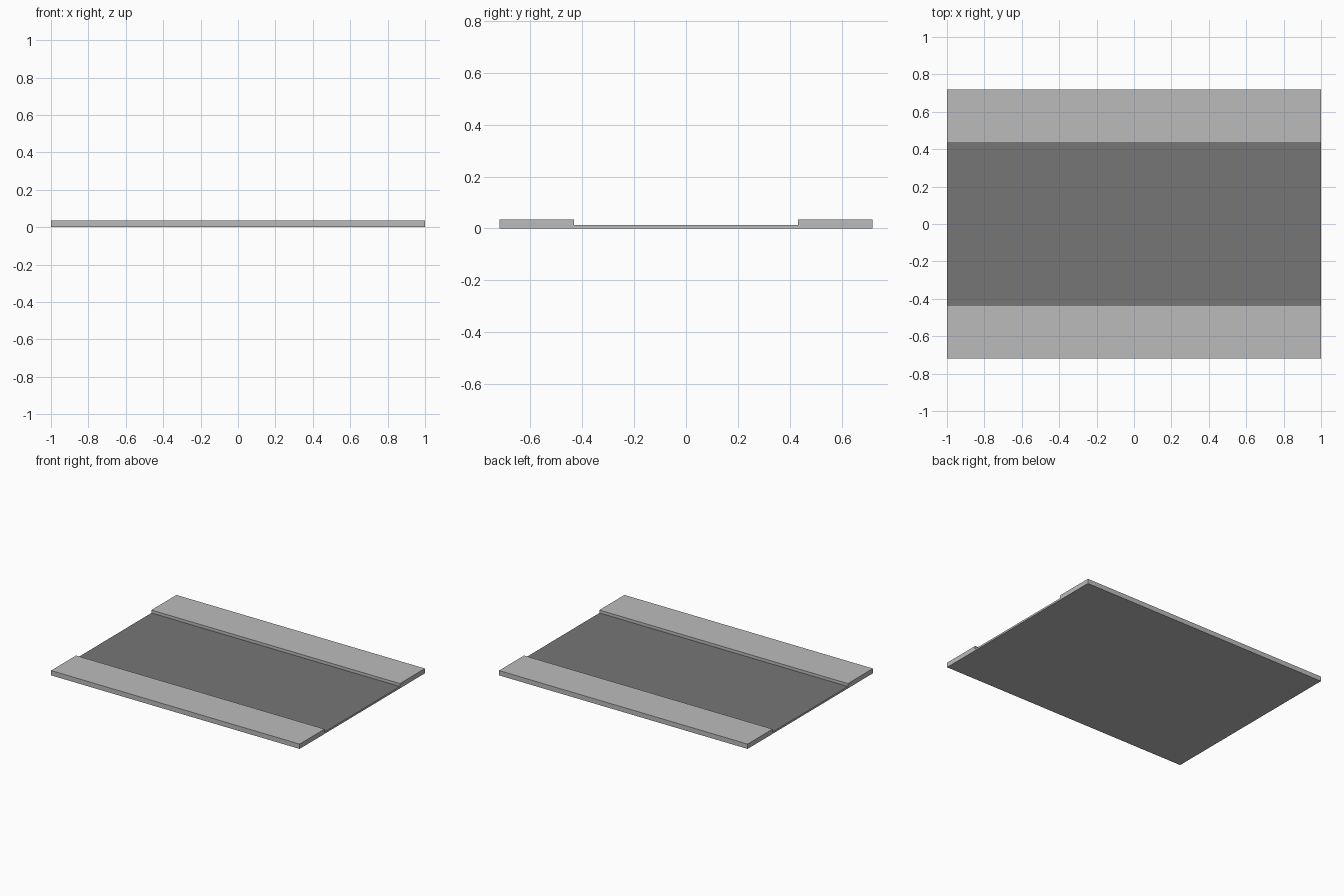
import bpy

if "Cube" in bpy.data.objects:
    bpy.data.objects.remove(bpy.data.objects["Cube"])

LENGTH, HALF_W, CURB_Y = 2.0, 0.72, 0.433
ROAD_Z, WALK_Z = 0.0135, 0.035


def box(name, y0, y1, z0, z1):
    bpy.ops.mesh.primitive_cube_add(size=1, location=(0, (y0 + y1) / 2, (z0 + z1) / 2))
    ob = bpy.context.object
    ob.name = name
    ob.scale = (LENGTH, y1 - y0, z1 - z0)
    bpy.ops.object.transform_apply(location=True, rotation=False, scale=True)
    return ob


# Thin slab running the full width, with a dark road surface on top
road = box("road_slab", -HALF_W, HALF_W, 0, ROAD_Z)
grey = bpy.data.materials.new("slab_grey")
grey.diffuse_color = (0.5, 0.5, 0.5, 1)
grey.use_nodes = True
grey.node_tree.nodes["Principled BSDF"].inputs["Base Color"].default_value = grey.diffuse_color
asphalt = bpy.data.materials.new("asphalt")
asphalt.diffuse_color = (0.18, 0.18, 0.18, 1)
asphalt.use_nodes = True
asphalt.node_tree.nodes["Principled BSDF"].inputs["Base Color"].default_value = asphalt.diffuse_color
road.data.materials.append(grey)
road.data.materials.append(asphalt)
for face in road.data.polygons:
    face.material_index = 1 if face.normal.z > 0.5 else 0

# Raised pavements along both edges
for side, name in ((-1, "front_pavement"), (1, "back_pavement")):
    y0, y1 = sorted((side * CURB_Y, side * HALF_W))
    walk = box(name, y0, y1, ROAD_Z, WALK_Z)
    walk.data.materials.append(grey)
